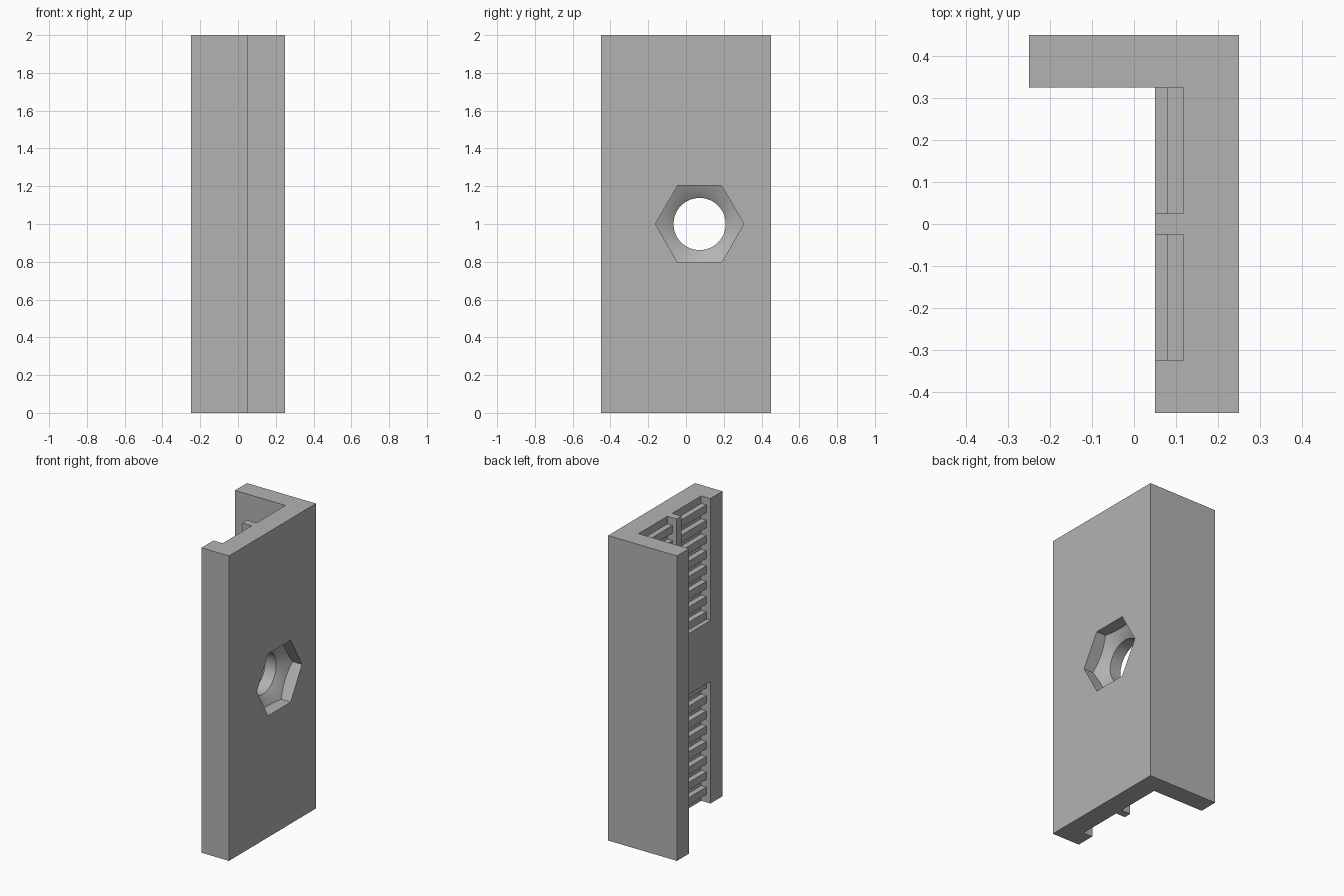
import bpy
import bmesh
import math
from mathutils import Matrix, Vector

if "Cube" in bpy.data.objects:
    bpy.data.objects.remove(bpy.data.objects["Cube"])

grey = bpy.data.materials.new("grey plastic")
grey.diffuse_color = (0.45, 0.45, 0.45, 1)
grey.use_nodes = True
grey.node_tree.nodes["Principled BSDF"].inputs["Base Color"].default_value = grey.diffuse_color


def finish(name, bm):
    bmesh.ops.recalc_face_normals(bm, faces=bm.faces[:])
    mesh = bpy.data.meshes.new(name)
    bm.to_mesh(mesh)
    bm.free()
    mesh.materials.append(grey)
    obj = bpy.data.objects.new(name, mesh)
    bpy.context.collection.objects.link(obj)
    return obj


def prism(name, points, offset):
    """Extrude a closed outline of 3D points along an offset."""
    bm = bmesh.new()
    face = bm.faces.new([bm.verts.new(p) for p in points])
    ext = bmesh.ops.extrude_face_region(bm, geom=[face])
    verts = [v for v in ext["geom"] if isinstance(v, bmesh.types.BMVert)]
    bmesh.ops.translate(bm, verts=verts, vec=Vector(offset))
    return finish(name, bm)


def lathe(name, profile, y, z, sides=64):
    """Solid of revolution about an x-parallel axis, profile of (x, radius)."""
    bm = bmesh.new()
    rings = [[bm.verts.new((x, y + r * math.cos(2 * math.pi * i / sides),
                            z + r * math.sin(2 * math.pi * i / sides)))
              for i in range(sides)] for x, r in profile]
    for a, b in zip(rings, rings[1:]):
        for i in range(sides):
            j = (i + 1) % sides
            bm.faces.new((a[i], a[j], b[j], b[i]))
    bm.faces.new(rings[0])
    bm.faces.new(rings[-1])
    return finish(name, bm)


def combine(target, cutter, operation):
    mod = target.modifiers.new("cut", 'BOOLEAN')
    mod.operation = operation
    mod.solver = 'EXACT'
    mod.object = cutter
    bpy.context.view_layer.objects.active = target
    bpy.ops.object.modifier_apply(modifier=mod.name)
    bpy.data.objects.remove(cutter)


# L-shaped bracket body
outline = [(0.25, -0.45), (0.25, 0.45), (-0.25, 0.45),
           (-0.25, 0.325), (0.05, 0.325), (0.05, -0.45)]
bracket = prism("clamp_bracket", [(x, y, 0) for x, y in outline], (0, 0, 2))

# Toothed belt channels: comb outline, two side by side at each end
FLOOR, TIP, PITCH, TOOTH = 0.117, 0.08, 0.1, 0.05
comb = [(0.0, 2.1), (0.0, 1.2), (TIP, 1.2)]
for i in range(8):
    z = 1.2 + i * PITCH
    comb += [(TIP, z + TOOTH), (FLOOR, z + TOOTH)]
    if i < 7:
        comb += [(FLOOR, z + PITCH), (TIP, z + PITCH)]
comb.append((FLOOR, 2.1))
for y0 in (-0.325, 0.025):
    for flip in (False, True):
        pts = [(x, y0, 2 - z if flip else z) for x, z in comb]
        combine(bracket, prism("channel_cutter", pts, (0, 0.3, 0)), 'DIFFERENCE')

# Hexagonal nut pocket with a coned floor, and the bolt hole
CY, CZ, R = 0.072, 1.0, 0.234
hexagon = [(0.0, CY + R * math.cos(math.radians(60 * i)),
            CZ + R * math.sin(math.radians(60 * i))) for i in range(6)]
pocket = prism("nut_pocket_cutter", hexagon, (0.35, 0, 0))
cone = lathe("cone_cutter", [(0.13, 0.1), (0.13, 0.138), (0.15, 0.165),
                             (0.185, 0.24), (0.4, 0.3)], CY, CZ)
combine(pocket, cone, 'INTERSECT')
combine(bracket, pocket, 'DIFFERENCE')
combine(bracket, lathe("bolt_hole_cutter", [(0.0, 0.138), (0.3, 0.138)], CY, CZ),
        'DIFFERENCE')

# Smooth the round hole, keep corners sharp
bracket.select_set(True)
bpy.context.view_layer.objects.active = bracket
bpy.ops.object.shade_smooth_by_angle(angle=math.radians(20))
